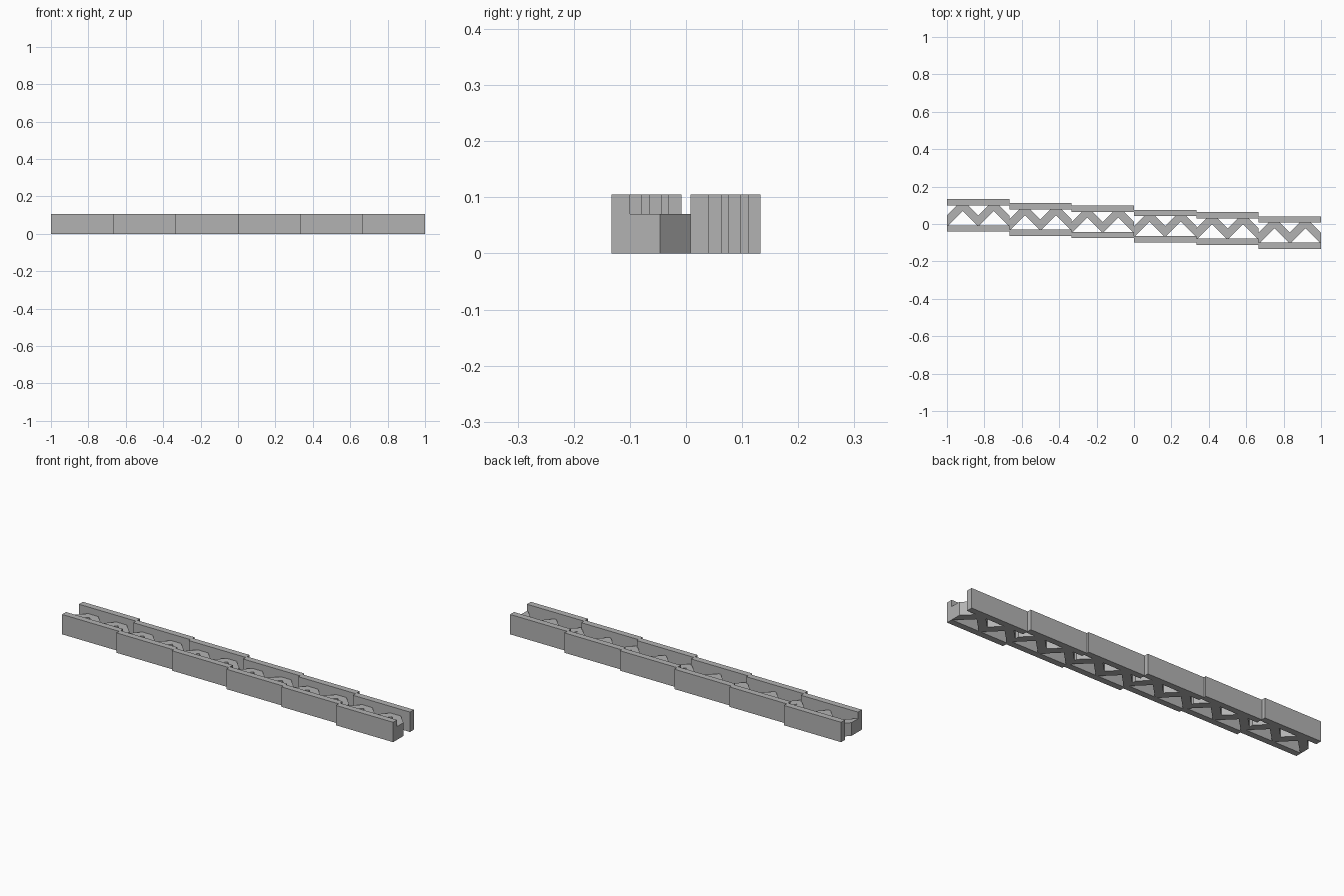
import bpy, bmesh

cube = bpy.data.objects.get("Cube")
if cube:
    bpy.data.objects.remove(cube, do_unlink=True)

grey = bpy.data.materials.new("light grey")
grey.use_nodes = True
colour = (0.45, 0.45, 0.45, 1)
grey.diffuse_color = colour
grey.node_tree.nodes["Principled BSDF"].inputs["Base Color"].default_value = colour

LENGTH = 1 / 3       # one segment
INNER = 0.054        # centre line to inner rail face
OUTER = 0.087        # centre line to outer rail face
RAIL_H, WEB_H = 0.105, 0.07
BAY = LENGTH / 4     # half a zigzag period, struts run at 45 degrees
STRUT = 0.06         # strut thickness measured across the segment


def prism(name, outline, height):
    """Extrude a flat counter-clockwise outline upwards from the ground."""
    bm = bmesh.new()
    face = bm.faces.new([bm.verts.new((x, y, 0)) for x, y in outline])
    top = bmesh.ops.extrude_face_region(bm, geom=[face])["geom"]
    bmesh.ops.translate(bm, vec=(0, 0, height),
                        verts=[v for v in top if isinstance(v, bmesh.types.BMVert)])
    bmesh.ops.recalc_face_normals(bm, faces=bm.faces)
    mesh = bpy.data.meshes.new(name)
    bm.to_mesh(mesh)
    bm.free()
    mesh.materials.append(grey)
    obj = bpy.data.objects.new(name, mesh)
    bpy.context.collection.objects.link(obj)
    return obj


def zigzag(x0, yc):
    """Outline of the web: solid between the rails except triangular holes."""
    low, high = yc - INNER, yc + INNER
    rise = BAY - STRUT               # apex of front holes above the centre line
    half = INNER + rise              # half width of front holes at the rail
    points = [(x0, low)]
    for peak in (x0 + BAY, x0 + 3 * BAY):
        points += [(peak - half, low), (peak, yc + rise), (peak + half, low)]
    points += [(x0 + LENGTH, low), (x0 + LENGTH, yc)]
    points += [(x0 + LENGTH - INNER, high), (x0 + 2 * BAY + INNER, high),
               (x0 + 2 * BAY, yc), (x0 + 2 * BAY - INNER, high),
               (x0 + INNER, high), (x0, yc)]
    return points


# Six staggered segments, each with two rails and a zigzag web
for i, yc in enumerate((0.046, 0.024, 0.011, -0.011, -0.024, -0.046)):
    x0 = -1 + i * LENGTH
    x1 = x0 + LENGTH
    for side, a, b in (("front", -OUTER, -INNER), ("back", INNER, OUTER)):
        prism(f"{side}_rail_{i + 1}",
              [(x0, yc + a), (x1, yc + a), (x1, yc + b), (x0, yc + b)], RAIL_H)
    prism(f"zigzag_web_{i + 1}", zigzag(x0, yc), WEB_H)
